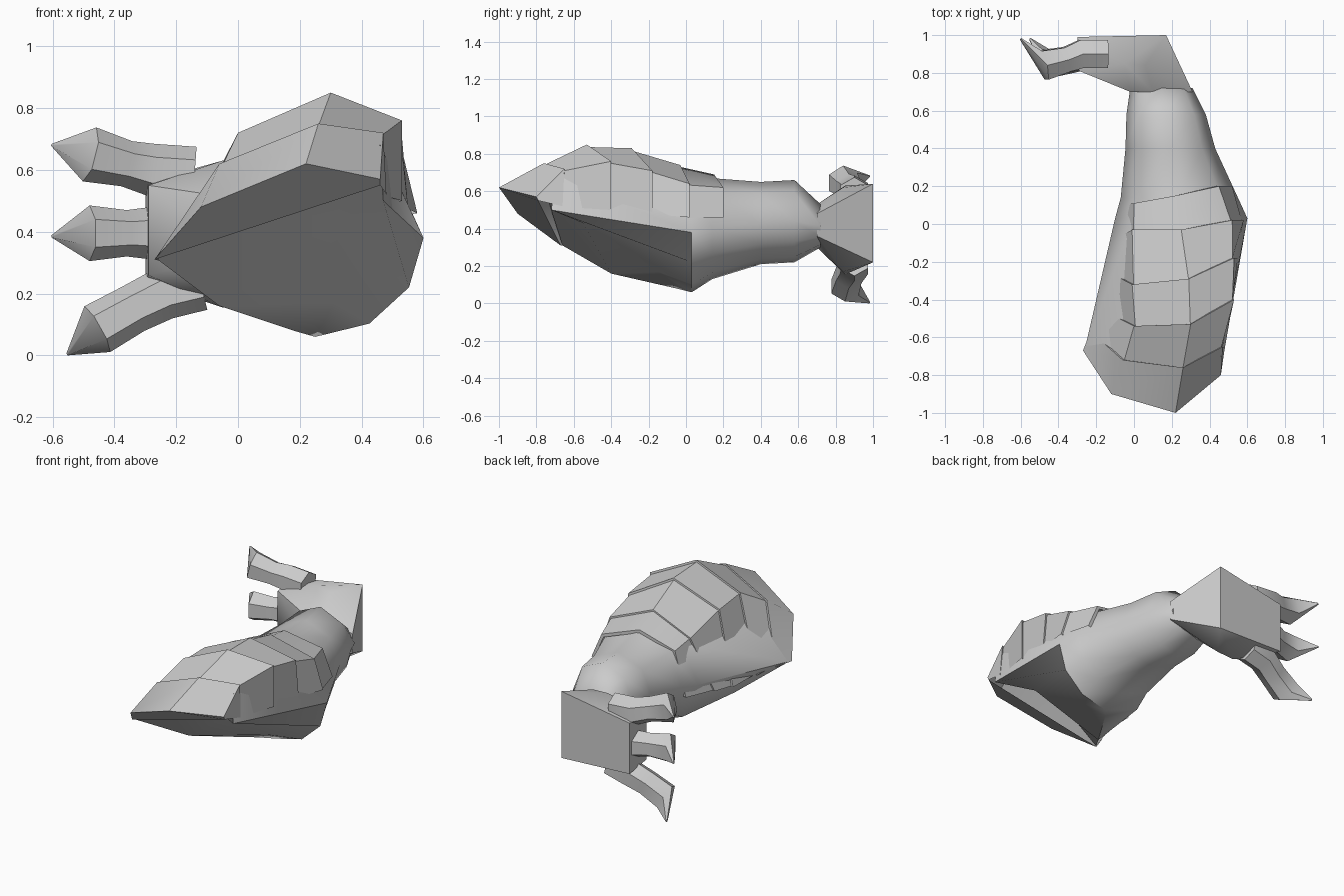
import bpy, bmesh, math
from mathutils import Vector

if "Cube" in bpy.data.objects:
    bpy.data.objects.remove(bpy.data.objects["Cube"])


def finish(name, bm, angle=40):
    bmesh.ops.recalc_face_normals(bm, faces=bm.faces)
    me = bpy.data.meshes.new(name)
    bm.to_mesh(me)
    bm.free()
    ob = bpy.data.objects.new(name, me)
    bpy.context.collection.objects.link(ob)
    bpy.ops.object.select_all(action='DESELECT')
    bpy.context.view_layer.objects.active = ob
    ob.select_set(True)
    bpy.ops.object.shade_smooth_by_angle(angle=math.radians(angle))
    return ob


def loft(name, rows, closed=True, caps=(), angle=40):
    """Skin a list of point rows; caps lists the rows closed by a face."""
    bm = bmesh.new()
    vs = [[bm.verts.new(p) for p in row] for row in rows]
    n = len(rows[0])
    for a, b in zip(vs, vs[1:]):
        for i in range(n if closed else n - 1):
            j = (i + 1) % n
            bm.faces.new((a[i], a[j], b[j], b[i]))
    for c in caps:
        bm.faces.new(vs[c])
    return finish(name, bm, angle)


# Forearm: rings from wrist to elbow (y, x min, x max, z min, z max)
ANGLES = [0, 45, 90, 135, 180, 225, 270, 300, 330]
stations = [(.72, -.02, .31, .30, .53), (.58, -.04, .38, .22, .66),
            (.40, -.045, .43, .21, .65), (.14, -.07, .55, .13, .67),
            (.03, -.10, .60, .06, .70)]
rows = []
for y, x0, x1, z0, z1 in stations:
    ring = []
    for a in ANGLES:
        c, s = math.cos(math.radians(a)), math.sin(math.radians(a))
        ring.append(((x0 + x1) / 2 + (x1 - x0) / 2 * c, y,
                     (z0 + z1) / 2 + (z1 - z0) / 2 * s))
    rows.append(ring)
# slanted elbow rim
rows.append([(.47, -.72, .50), (.46, -.70, .68), (.26, -.78, .71),
             (-.06, -.74, .56), (-.26, -.66, .31), (-.06, -.40, .16),
             (.18, -.05, .08), (.31, -.15, .17), (.30, -.55, .43)])
loft("forearm", rows, caps=(0, -1), angle=50)

# Overlapping armour plates across the top and inner side
edges = [
    [(-.27, -.67, .31), (-.12, -.90, .48), (.22, -1.0, .62), (.46, -.80, .57), (.46, -.79, .55)],
    [(-.23, -.57, .30), (-.06, -.72, .62), (.26, -.76, .75), (.47, -.65, .72), (.48, -.66, .52)],
    [(-.18, -.45, .28), (0, -.54, .72), (.30, -.53, .85), (.53, -.40, .76), (.53, -.40, .50)],
    [(-.16, -.24, .28), (-.01, -.32, .70), (.29, -.29, .83), (.53, -.18, .71), (.55, -.18, .48)],
    [(-.13, -.10, .30), (-.01, -.03, .63), (.25, -.03, .74), (.52, .02, .64), (.58, .02, .46)],
    [(-.07, .10, .32), (.0, .11, .60), (.22, .15, .69), (.45, .20, .62), (.52, .20, .46)],
]


def tuck(row, k):
    return [(.24 + (x - .24) * k, y, .40 + (z - .40) * k) for x, y, z in row]


for i, (a, b) in enumerate(zip(edges, edges[1:])):
    start = a if i == 0 else tuck(a, .97)
    loft(f"plate_{i + 1}", [start, b, tuck(b, .93)], closed=False,
         caps=(0,) if i == 0 else ())

# Palm
bm = bmesh.new()
palm = [(-.02, .70, .33), (-.02, .70, .51), (.10, .70, .30), (.10, .70, .53),
        (.31, .70, .36), (.31, .70, .48), (.17, 1.0, .22), (.17, 1.0, .64),
        (.06, .84, .17), (.06, .84, .62), (-.05, .85, .155), (-.05, .85, .63),
        (-.29, .81, .26), (-.29, .81, .55), (-.30, .99, .24), (-.30, .99, .56)]
for p in palm:
    bm.verts.new(p)
bmesh.ops.convex_hull(bm, input=bm.verts)
finish("palm", bm, 45)


# Clawed fingers: centre line x, y, z with radius
def finger(name, path, sides=6):
    pts = [Vector(p[:3]) for p in path]
    rings = []
    for i, p in enumerate(path):
        t = (pts[min(i + 1, len(pts) - 1)] - pts[max(i - 1, 0)])
        if i == len(path) - 2:
            t = pts[i] - pts[i - 1]
        t.normalize()
        u = t.cross(Vector((0, 1, 0))).normalized()
        v = u.cross(t)
        rings.append([pts[i] + p[3] * (u * math.cos(k * math.tau / sides) + v * math.sin(k * math.tau / sides))
                      for k in range(sides)])
    loft(name, rings, caps=(0, -1), angle=45)


# height at root, knuckle, joint, end and claw tip
for name, zs in {"upper_finger": (.59, .60, .62, .65, .68),
                 "middle_finger": (.40, .395, .395, .395, .385)}.items():
    xs = (-.14, -.28, -.36, -.48, -.60)
    ys = (.90, .90, .87, .84, .98)
    rs = (.085, .085, .075, .09, .006)
    finger(name, list(zip(xs, ys, zs, rs)))
finger("thumb", [(-.12, .90, .23, .085), (-.24, .90, .20, .085), (-.34, .87, .15, .08),
                 (-.455, .85, .085, .085), (-.55, .98, .005, .006)])
